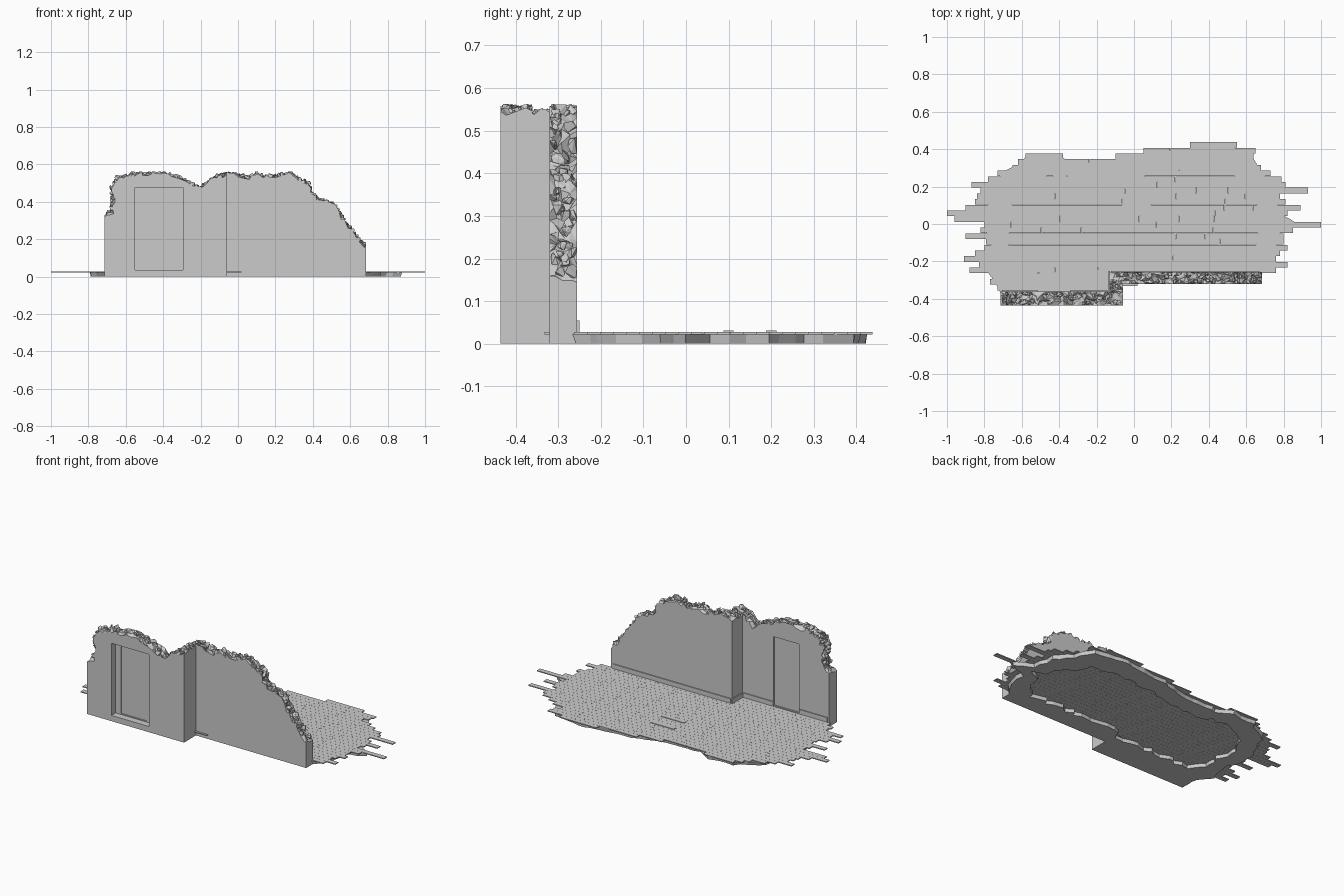
import bpy, bmesh, math, random
from mathutils import Vector

if "Cube" in bpy.data.objects:
    bpy.data.objects.remove(bpy.data.objects["Cube"])

random.seed(7)
mat = bpy.data.materials.new("plain_gray")
mat.diffuse_color = (0.6, 0.6, 0.6, 1)
mat.use_nodes = True
mat.node_tree.nodes["Principled BSDF"].inputs["Base Color"].default_value = mat.diffuse_color


def finish(name, bm, recalc=True):
    if recalc:
        bmesh.ops.recalc_face_normals(bm, faces=bm.faces)
    me = bpy.data.meshes.new(name)
    bm.to_mesh(me)
    bm.free()
    me.materials.append(mat)
    ob = bpy.data.objects.new(name, me)
    bpy.context.collection.objects.link(ob)
    return ob


def add_box(bm, x0, x1, y0, y1, z0, z1):
    v = [bm.verts.new((x, y, z)) for z in (z0, z1)
         for x, y in ((x0, y0), (x1, y0), (x1, y1), (x0, y1))]
    for f in ((3, 2, 1, 0), (4, 5, 6, 7), (0, 1, 5, 4), (1, 2, 6, 5), (2, 3, 7, 6), (3, 0, 4, 7)):
        bm.faces.new([v[i] for i in f])


def subdivide(pts, step, closed=False):
    """Points spaced about one step apart along a polyline."""
    out = []
    for a, b in zip(pts, pts[1:] + (pts[:1] if closed else [])):
        n = max(1, round(math.dist(a, b) / step))
        out += [(a[0] + (b[0] - a[0]) * i / n, a[1] + (b[1] - a[1]) * i / n) for i in range(n)]
    return out if closed else out + [pts[-1]]


def clamp(v, lo, hi):
    return max(lo, min(hi, v))


def recess(bm, side, x0, x1, z0, z1, depth):
    """Cut a rectangle in the flat wall face on one side and push it in."""
    for axis, vals in ((0, (x0, x1)), (2, (z0, z1))):
        for val in vals:
            bm.normal_update()
            fs = [f for f in bm.faces if f.normal.y * side > 0.99 and f.calc_area() > 0.003]
            geom = list({g for f in fs for g in list(f.verts) + list(f.edges)}) + fs
            co, no = Vector(), Vector()
            co[axis], no[axis] = val, 1
            bmesh.ops.bisect_plane(bm, geom=geom, plane_co=co, plane_no=no, dist=1e-5)
    bm.normal_update()
    fs = []
    for f in bm.faces:
        c = f.calc_center_median()
        if f.normal.y * side > 0.99 and x0 < c.x < x1 and z0 < c.z < z1:
            fs.append(f)
    r = bmesh.ops.extrude_face_region(bm, geom=fs)
    bmesh.ops.translate(bm, vec=(0, -side * depth, 0),
                        verts=[g for g in r["geom"] if isinstance(g, bmesh.types.BMVert)])
    bmesh.ops.delete(bm, geom=[f for f in fs if f.is_valid], context="FACES")


def broken_wall(name, profile, y0, y1, recesses=()):
    """Flat-sided wall with a crumbled top that follows an x, z profile."""
    xl, xr, cols = profile[0][0], profile[-1][0], 4
    top = subdivide(profile, 0.023)
    bm = bmesh.new()
    rows = [[(xl, 0)] * (cols + 1)]
    for x, z in top:
        rows.append([(clamp(x + random.uniform(-.01, .01), xl, xr),
                      clamp(z + random.uniform(-.016, .008), 0.1, 0.562)) for _ in range(cols + 1)])
    rows[1] = [(xl, z) for _, z in rows[1]]
    rows[-1] = [(xr, z) for _, z in rows[-1]]
    rows.append([(xr, 0)] * (cols + 1))
    grid = []
    for i, row in enumerate(rows):
        line = []
        for j, (x, z) in enumerate(row):
            t = j / cols
            if 0 < j < cols and 0 < i < len(rows) - 1:
                t += random.uniform(-.09, .09)
            line.append(bm.verts.new((x, y0 + (y1 - y0) * t, z)))
        grid.append(line)
    for i in range(len(grid) - 1):
        for j in range(cols):
            a, b, c, d = grid[i][j], grid[i][j + 1], grid[i + 1][j + 1], grid[i + 1][j]
            tris = ((a, b, c), (a, c, d)) if random.random() < .5 else ((a, b, d), (b, c, d))
            for t in tris:
                bm.faces.new(t)
    bm.faces.new([r[0] for r in grid])
    bm.faces.new([r[-1] for r in grid])
    bm.faces.new(grid[0] + grid[-1][::-1])
    bmesh.ops.recalc_face_normals(bm, faces=bm.faces)
    for r in recesses:
        recess(bm, *r)
    finish(name, bm)

    # loose masonry lumps along the broken edge
    lumps = bmesh.new()
    for x, z in top[1:-1]:
        for _ in range(2):
            cy, s = random.uniform(y0, y1), random.uniform(.012, .022)
            vs = []
            for _ in range(9):
                d = Vector([random.uniform(-1, 1) for _ in range(3)]).normalized() * s
                vs.append(lumps.verts.new((clamp(x + d.x, xl, xr), clamp(cy + d.y, y0, y1),
                                           min(z + d.z - .003, .563))))
            r = bmesh.ops.convex_hull(lumps, input=vs)
            dead = [g for g in set(r["geom_interior"] + r["geom_unused"])
                    if isinstance(g, bmesh.types.BMVert)]
            bmesh.ops.delete(lumps, geom=dead, context="VERTS")
    finish(name + "_rubble", lumps)


# walls: two offset lengths joined by a short return
broken_wall("left_wall", [
    (-.715, .33), (-.675, .35), (-.665, .43), (-.67, .48), (-.64, .53), (-.56, .55), (-.5, .55),
    (-.42, .555), (-.35, .54), (-.29, .515), (-.2, .475), (-.14, .52), (-.06, .55)], -.435, -.36,
    [(-1, -.55, -.295, .035, .475, .04), (-1, -.515, -.34, .04, .45, .006),
     (1, -.515, -.34, .03, .45, .01)])
broken_wall("right_wall", [
    (-.13, .53), (-.06, .55), (.0, .545), (.05, .53), (.1, .555), (.15, .535), (.22, .545), (.28, .55),
    (.33, .52), (.375, .495), (.39, .44), (.45, .41), (.52, .38), (.55, .32), (.61, .25),
    (.64, .2), (.685, .155)], -.32, -.256)
broken_wall("return_wall", [(-.13, .53), (-.095, .54), (-.06, .55)], -.365, -.315)

# skirting along the room side
bm = bmesh.new()
for b in ((-.124, .67, -.257, -.25), (-.137, -.129, -.36, -.25),
          (-.705, -.515, -.361, -.354), (-.34, -.13, -.361, -.354)):
    add_box(bm, *b, .02, .055)
finish("skirting", bm)

# broken base slab: a ragged ring under the floor
outline = [(-.7, -.37), (-.1, -.37), (-.08, -.29), (.66, -.29), (.74, -.2), (.77, -.06), (.87, 0),
           (.78, .06), (.75, .2), (.66, .28), (.62, .39), (.4, .425), (.1, .385), (-.1, .335),
           (-.33, .325), (-.42, .37), (-.57, .365), (-.72, .25), (-.8, .05), (-.77, -.1), (-.79, -.25)]
bm = bmesh.new()
rings = []
for x, y in subdivide(outline, .045, True):
    jx, jy = random.uniform(-.012, .012), random.uniform(-.012, .008)
    ix, iy = x * .86 + random.uniform(-.015, .015), y * .68 + random.uniform(-.015, .015)
    k = random.uniform(.98, 1)
    rings.append([bm.verts.new(p) for p in (
        (x + jx, y + jy, .023), (ix, iy, .023), (ix, iy, 0), ((x + jx) * k, (y + jy) * k, 0))])
for a, b in zip(rings, rings[1:] + rings[:1]):
    for i in range(4):
        j = (i + 1) % 4
        bm.faces.new((a[i], a[j], b[j], b[i]))
finish("base_slab", bm)

# floorboards: rows from back to front with snapped ends (left, right)
ends = [(.3, .55), (.05, .65), (-.1, .64), (-.62, .61), (-.65, .68), (-.73, .73), (-.78, .79), (-.87, .81),
        (-.82, .93), (-.84, .78), (-.85, .81), (-.9, .89), (-1, .82), (-.96, .8), (-.8, 1), (-.82, .85),
        (-.9, .8), (-.79, .8), (-.8, .82), (-.85, .78), (-.91, .76), (-.83, .82), (-.88, .76),
        (-.76, -.13), (-.77, -.13), (-.73, -.13)]
bm = bmesh.new()
W, GAP = .0305, .0006


def board_row(x0, x1, y1):
    x = x0
    while x < x1 - .001:
        n = x + random.uniform(.14, .24)
        n = x1 if x1 - n < .07 else n
        add_box(bm, x, n - GAP, y1 - W + GAP, y1, .022, .0275)
        x = n


for i, (x0, x1) in enumerate(ends):
    board_row(x0, x1, .438 - i * W)
board_row(-.58, -.38, .438 - 2 * W)
add_box(bm, -.06, .02, -.332, -.31, .022, .0275)      # stub poking through the wall
for y in (.1, .2):                                     # slightly lifted boards
    add_box(bm, -.065, .09, y - .012, y + .012, .026, .031)
finish("floorboards", bm, False)
